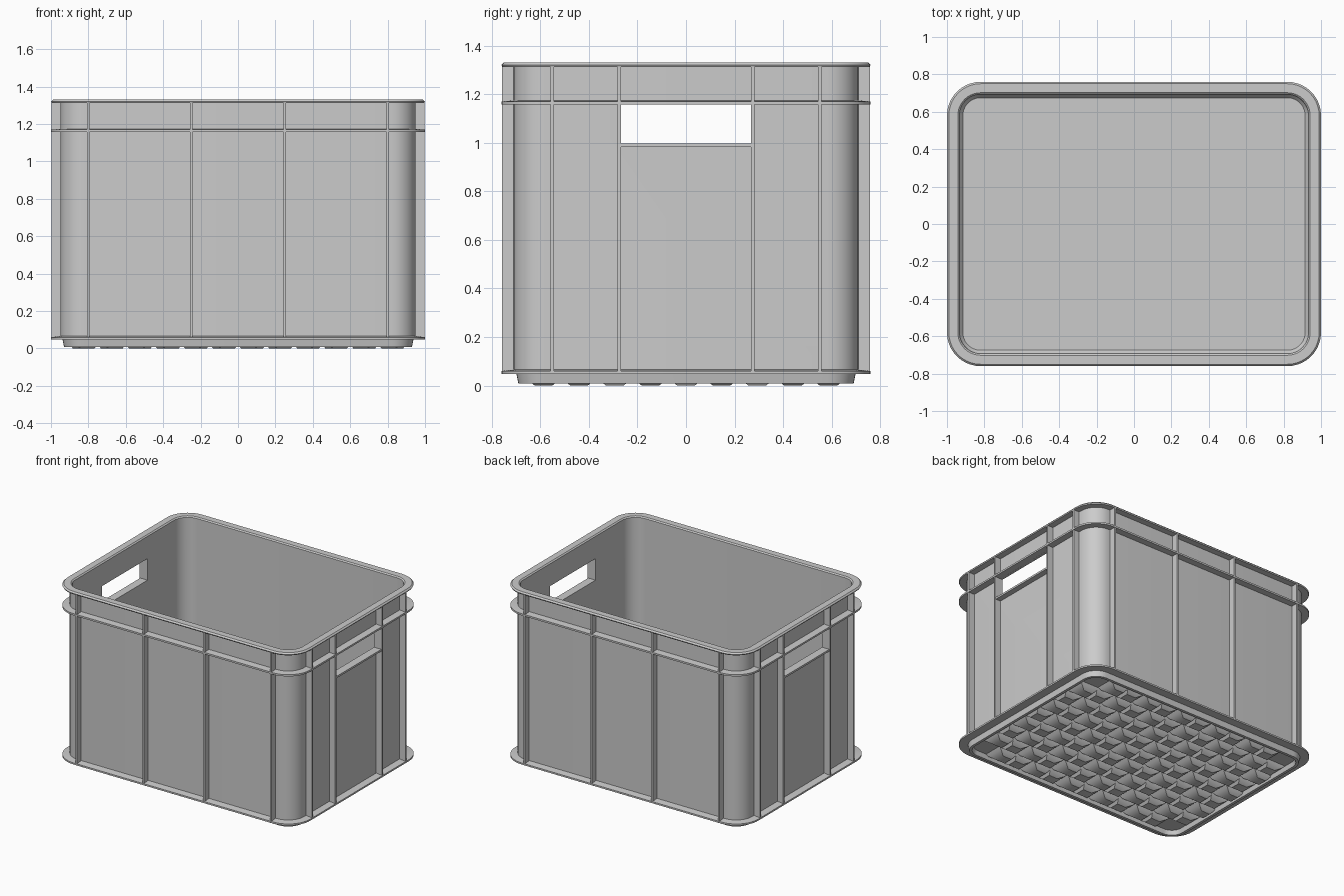
import bpy, bmesh, math

if "Cube" in bpy.data.objects:
    bpy.data.objects.remove(bpy.data.objects["Cube"])

HX, HY, R = 1.0, 0.76, 0.18      # outer half sizes and corner radius
TOP = 1.33


def finish(bm, name, smooth=False):
    bmesh.ops.recalc_face_normals(bm, faces=bm.faces)
    mesh = bpy.data.meshes.new(name)
    bm.to_mesh(mesh)
    bm.free()
    ob = bpy.data.objects.new(name, mesh)
    bpy.context.collection.objects.link(ob)
    bpy.ops.object.select_all(action='DESELECT')
    ob.select_set(True)
    bpy.context.view_layer.objects.active = ob
    if smooth:
        bpy.ops.object.shade_smooth_by_angle(angle=math.radians(30))
    return ob


def add_box(bm, lo, hi):
    verts = bmesh.ops.create_cube(bm, size=1)['verts']
    for v in verts:
        for i in range(3):
            v.co[i] = lo[i] if v.co[i] < 0 else hi[i]


def ring(bm, inset, z, seg=10):
    r = max(R - inset, 0.05)
    cx, cy = HX - inset - r, HY - inset - r
    out = []
    for q, (sx, sy) in enumerate([(1, 1), (-1, 1), (-1, -1), (1, -1)]):
        for k in range(seg + 1):
            a = math.pi / 2 * (q + k / seg)
            out.append(bm.verts.new((sx * cx + r * math.cos(a),
                                     sy * cy + r * math.sin(a), z)))
    return out


# Shell: (inset from outermost outline, height), from underside up, over the rim, down inside
profile = [(0.10, 0.040), (0.09, 0.008), (0.07, 0.008), (0.062, 0.048),
           (0.0, 0.048), (0.0, 0.060), (0.05, 0.066),
           (0.05, 1.157), (0.0, 1.157), (0.0, 1.170), (0.05, 1.174),
           (0.05, 1.312), (0.004, 1.312), (0.0, 1.320), (0.010, TOP),
           (0.058, TOP), (0.067, 1.322), (0.07, 0.08), (0.085, 0.062)]
bm = bmesh.new()
rings = [ring(bm, d, z) for d, z in profile]
for a, b in zip(rings, rings[1:]):
    n = len(a)
    for i in range(n):
        bm.faces.new((a[i], a[(i + 1) % n], b[(i + 1) % n], b[i]))
bm.faces.new(rings[0])
bm.faces.new(rings[-1])
shell = finish(bm, "crate_shell")

# Hand openings through both ends
bm = bmesh.new()
add_box(bm, (-1.2, -0.268, 0.995), (1.2, 0.268, 1.1565))
cutter = finish(bm, "handle_cutter")
cutter.hide_render = True
bpy.context.view_layer.objects.active = shell
mod = shell.modifiers.new("handles", 'BOOLEAN')
mod.object = cutter
mod.operation = 'DIFFERENCE'
mod.solver = 'EXACT'
bpy.ops.object.modifier_apply(modifier=mod.name)
bpy.data.objects.remove(cutter)
bpy.ops.object.select_all(action='DESELECT')
shell.select_set(True)
bpy.ops.object.shade_smooth_by_angle(angle=math.radians(30))

# Vertical ribs on all four walls, full height between the flanges
W = 0.007
bm = bmesh.new()
for s in (-1, 1):
    for x in (-0.80, -0.25, 0.25, 0.80):
        y0, y1 = sorted((s * (HY - 0.055), s * (HY - 0.003)))
        add_box(bm, (x - W, y0, 0.052), (x + W, y1, 1.318))
    for y in (-0.55, -0.275, 0.275, 0.55):
        x0, x1 = sorted((s * (HX - 0.055), s * (HX - 0.003)))
        add_box(bm, (x0, y - W, 0.052), (x1, y + W, 1.318))
finish(bm, "wall_ribs")

# Ledge under each hand opening
bm = bmesh.new()
for s in (-1, 1):
    x0, x1 = sorted((s * (HX - 0.068), s * (HX - 0.008)))
    add_box(bm, (x0, -0.27, 0.983), (x1, 0.27, 0.997))
finish(bm, "handle_ledges")

# Quilted underside: a grid of small blunt pyramids
NX, NY = 12, 9
px, py = 2 * (HX - 0.10) / NX, 2 * (HY - 0.10) / NY
bm = bmesh.new()
for i in range(NX):
    for j in range(NY):
        if i in (0, NX - 1) and j in (0, NY - 1):
            continue
        cx, cy = (i - (NX - 1) / 2) * px, (j - (NY - 1) / 2) * py
        tilt = 0.022 if (i + j) % 2 else -0.022
        lev = []
        for f, z, t in ((0.5, 0.042, 0), (0.44, 0.022, tilt * 0.4), (0.24, 0.0, tilt)):
            lev.append([bm.verts.new((cx + sx * f * px + t, cy + sy * f * py, z))
                        for sx, sy in ((-1, -1), (1, -1), (1, 1), (-1, 1))])
        for a, b in zip(lev, lev[1:]):
            for k in range(4):
                bm.faces.new((a[k], a[(k + 1) % 4], b[(k + 1) % 4], b[k]))
        bm.faces.new(lev[0])
        bm.faces.new(lev[-1])
finish(bm, "base_quilting", smooth=True)
